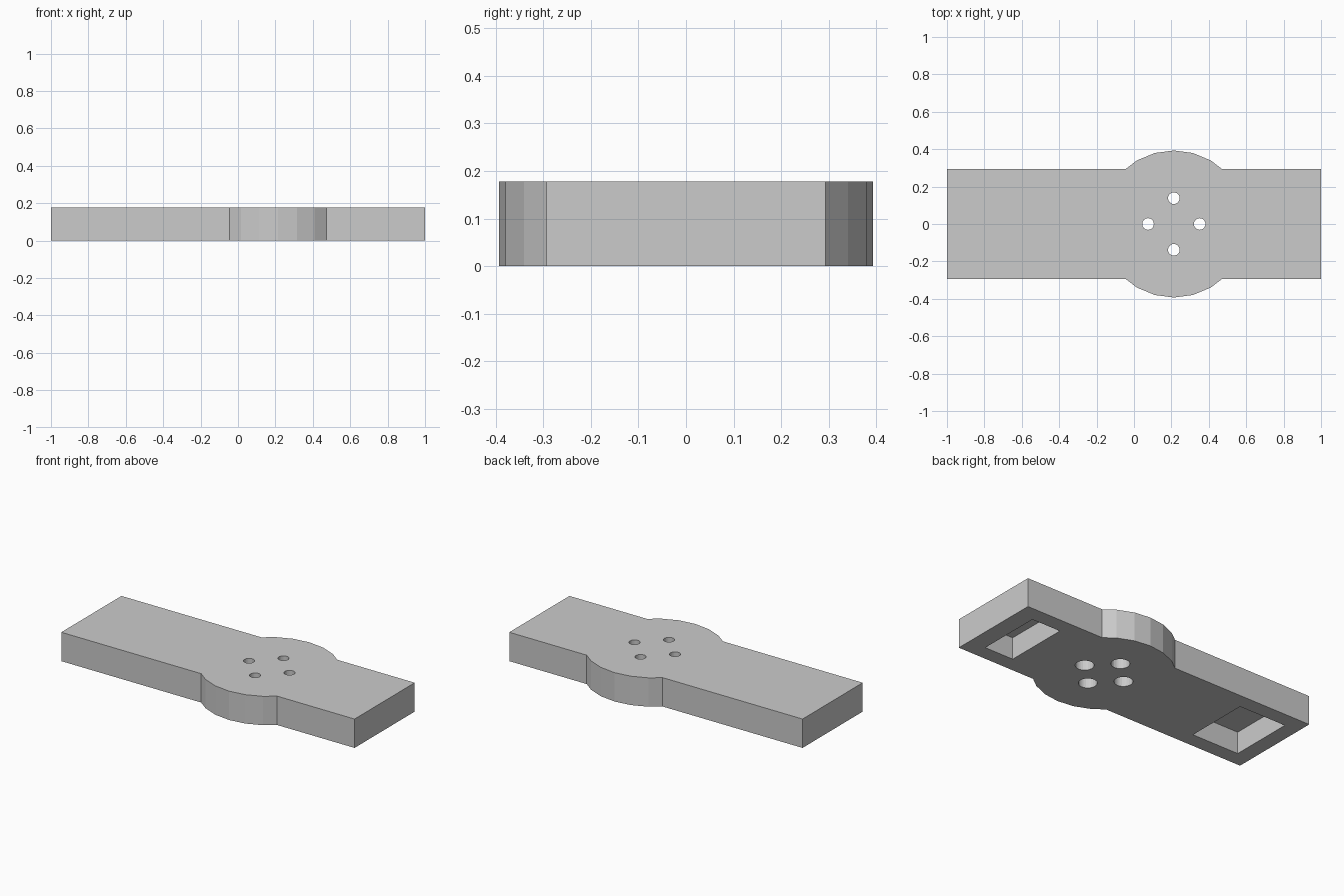
import bpy, bmesh
from math import sin, cos, radians, pi
from mathutils import Matrix

if "Cube" in bpy.data.objects:
    bpy.data.objects.remove(bpy.data.objects["Cube"])

HEIGHT = 0.178
HALF_WIDTH = 0.293
HUB_X, HUB_R = 0.213, 0.393
POCKET_DEPTH = 0.134
BOLT_CIRCLE = 0.138

grey = bpy.data.materials.new("light grey plastic")
grey.use_nodes = True
colour = (0.6, 0.6, 0.6, 1)
grey.diffuse_color = colour
grey.node_tree.nodes["Principled BSDF"].inputs["Base Color"].default_value = colour


def make_object(name, bm):
    mesh = bpy.data.meshes.new(name)
    bmesh.ops.recalc_face_normals(bm, faces=bm.faces)
    bm.to_mesh(mesh)
    bm.free()
    mesh.materials.append(grey)
    obj = bpy.data.objects.new(name, mesh)
    bpy.context.collection.objects.link(obj)
    return obj


def prism(name, outline, height):
    bm = bmesh.new()
    face = bm.faces.new([bm.verts.new((x, y, 0)) for x, y in outline])
    top = bmesh.ops.extrude_face_region(bm, geom=[face])["geom"]
    verts = [v for v in top if isinstance(v, bmesh.types.BMVert)]
    bmesh.ops.translate(bm, verts=verts, vec=(0, 0, height))
    return make_object(name, bm)


def cut(target, cutter):
    cutter.hide_render = True
    mod = target.modifiers.new("cut", 'BOOLEAN')
    mod.operation = 'DIFFERENCE'
    mod.solver = 'EXACT'
    mod.object = cutter
    bpy.context.view_layer.objects.active = target
    bpy.ops.object.modifier_apply(modifier=mod.name)
    bpy.data.objects.remove(cutter)


def pocket(x0, x1, half_y):
    bm = bmesh.new()
    low = -0.1
    size = Matrix.Diagonal((x1 - x0, 2 * half_y, POCKET_DEPTH - low, 1))
    place = Matrix.Translation(((x0 + x1) / 2, 0, (POCKET_DEPTH + low) / 2))
    bmesh.ops.create_cube(bm, size=1, matrix=place @ size)
    return make_object("pocket_cutter", bm)


def bore(x, y, radius, top):
    bm = bmesh.new()
    low = -0.1
    bmesh.ops.create_cone(bm, cap_ends=True, segments=24, radius1=radius, radius2=radius,
                          depth=top - low, matrix=Matrix.Translation((x, y, (top + low) / 2)))
    return make_object("bore_cutter", bm)


# Outline of the arm with the faceted hub bulging from both long edges
arc = [(HUB_R * sin(radians(a)), HUB_R * cos(radians(a))) for a in (-30, -15, 0, 15, 30)]
bulge = [(-0.259, HALF_WIDTH)] + arc + [(0.259, HALF_WIDTH)]
back = [(-1, HALF_WIDTH)] + [(HUB_X + x, y) for x, y in bulge] + [(1, HALF_WIDTH)]
outline = back + [(x, -y) for x, y in reversed(back)]
plate = prism("mounting_plate", outline, HEIGHT)

# Rectangular pockets in the underside
cut(plate, pocket(0.695, 0.89, 0.2))
cut(plate, pocket(-0.905, -0.587, 0.2))

# Four bolt holes, counterbored from below
for i in range(4):
    x = HUB_X + BOLT_CIRCLE * cos(i * pi / 2)
    y = BOLT_CIRCLE * sin(i * pi / 2)
    cut(plate, bore(x, y, 0.052, POCKET_DEPTH))
    cut(plate, bore(x, y, 0.031, HEIGHT + 0.1))
